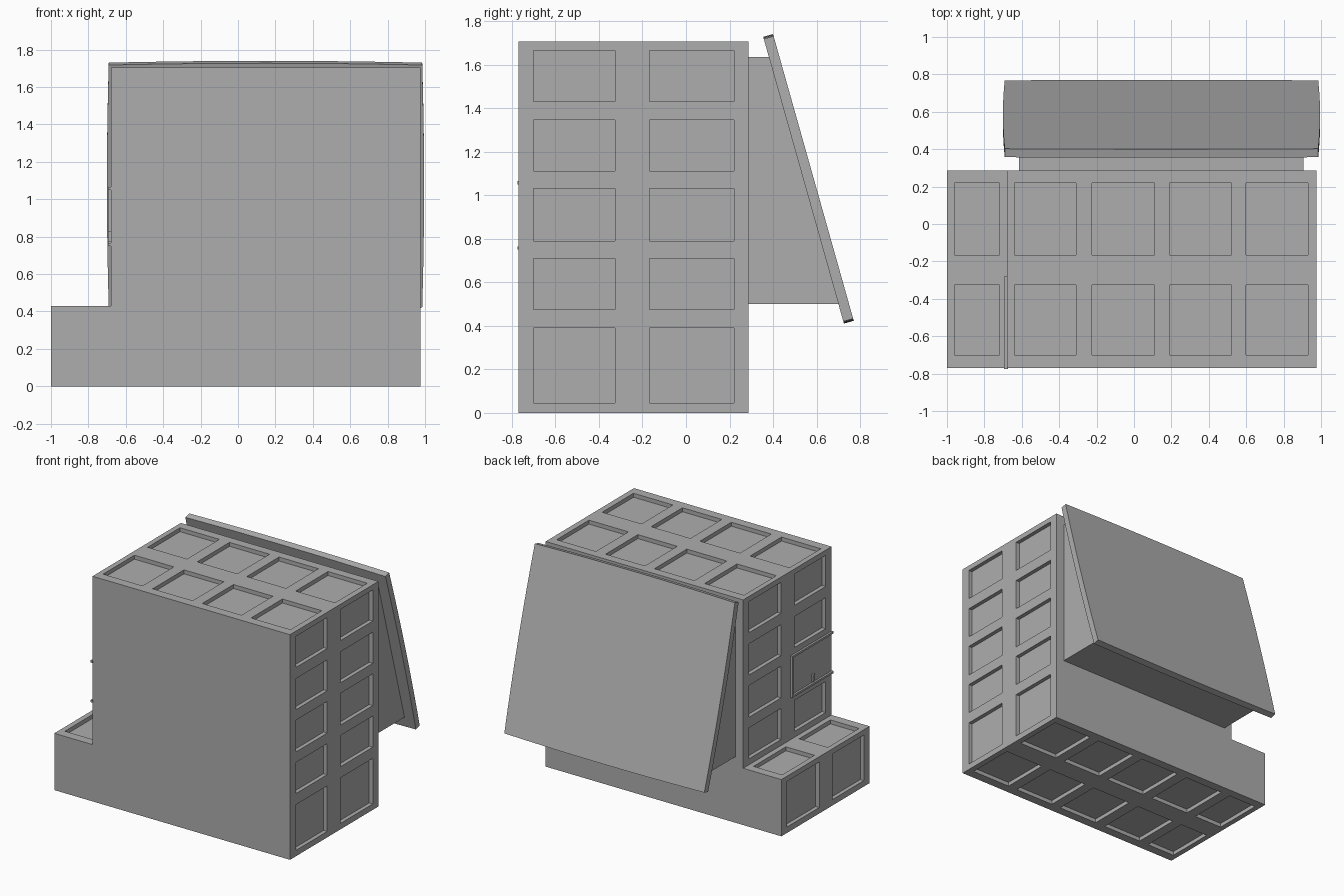
import bpy, bmesh
from mathutils import Vector

if "Cube" in bpy.data.objects:
    bpy.data.objects.remove(bpy.data.objects["Cube"])

grey = bpy.data.materials.new("plain_grey")
grey.diffuse_color = (0.42, 0.42, 0.42, 1)
grey.use_nodes = True
grey.node_tree.nodes["Principled BSDF"].inputs["Base Color"].default_value = grey.diffuse_color


def finish(name, bm):
    bmesh.ops.recalc_face_normals(bm, faces=bm.faces[:])
    mesh = bpy.data.meshes.new(name)
    bm.to_mesh(mesh)
    bm.free()
    mesh.materials.append(grey)
    ob = bpy.data.objects.new(name, mesh)
    bpy.context.collection.objects.link(ob)
    return ob


def prism(name, points, offset):
    """Extrude a closed outline of 3D points along an offset."""
    bm = bmesh.new()
    face = bm.faces.new([bm.verts.new(p) for p in points])
    ext = bmesh.ops.extrude_face_region(bm, geom=[face])
    moved = [g for g in ext["geom"] if isinstance(g, bmesh.types.BMVert)]
    bmesh.ops.translate(bm, verts=moved, vec=Vector(offset))
    return finish(name, bm)


def add_box(bm, xs, ys, zs):
    """Add a box given its (low, high) range on each axis."""
    verts = bmesh.ops.create_cube(bm, size=1)["verts"]
    for v in verts:
        v.co = [r[0] if c < 0 else r[1] for c, r in zip(v.co, (xs, ys, zs))]


# Stepped body, an L-shaped outline run from front to back
LEFT, WALL, RIGHT, STEP, TOP = -1.0, -0.68, 0.975, 0.43, 1.705
FRONT, BACK = -0.77, 0.287
outline = [(LEFT, 0), (RIGHT, 0), (RIGHT, TOP), (WALL, TOP), (WALL, STEP), (LEFT, STEP)]
body = prism("stepped_body", [(x, FRONT, z) for x, z in outline], (0, BACK - FRONT, 0))

# Sunken panels on the sides, top, step and underside
D = 0.03
cols = [(-0.96, -0.72), (-0.64, -0.31), (-0.225, 0.11), (0.19, 0.52), (0.60, 0.93)]
depths = [(-0.70, -0.325), (-0.167, 0.22)]
rows = [(0.045, 0.39), (0.475, 0.71), (0.79, 1.03), (1.11, 1.345), (1.43, 1.665)]
bm = bmesh.new()
for j, ys in enumerate(depths):
    for i, xs in enumerate(cols):
        top = STEP if i == 0 else TOP
        add_box(bm, xs, ys, (top - D, top + 0.02))
        add_box(bm, xs, ys, (-0.02, D))
    for i, zs in enumerate(rows):
        add_box(bm, (RIGHT - D, RIGHT + 0.02), ys, zs)
        wall = LEFT if i == 0 else WALL
        if not (i == 2 and j == 0):        # this cell holds the hatch
            add_box(bm, (wall - 0.02, wall + D), ys, zs)
cutter = finish("panel_cutter", bm)
mod = body.modifiers.new("panels", "BOOLEAN")
mod.operation, mod.solver, mod.object = "DIFFERENCE", "EXACT", cutter
bpy.context.view_layer.objects.active = body
bpy.ops.object.modifier_apply(modifier=mod.name)
bpy.data.objects.remove(cutter)

# Hatch frame on the left wall, open towards the front, with a small handle
bm = bmesh.new()
fx = (WALL - 0.015, WALL + 0.005)
add_box(bm, fx, (-0.775, -0.28), (1.05, 1.065))
add_box(bm, fx, (-0.775, -0.28), (0.75, 0.765))
add_box(bm, fx, (-0.295, -0.28), (0.765, 1.05))
finish("hatch_frame", bm)
bm = bmesh.new()
add_box(bm, fx, (-0.552, -0.528), (0.775, 0.83))
finish("hatch_handle", bm)

# Wedge that carries the tilted board
wedge = [(BACK - 0.005, 0.50), (0.708, 0.50), (0.39, 1.635), (BACK - 0.005, 1.635)]
prism("board_support", [(-0.615, y, z) for y, z in wedge], (1.52, 0, 0))

# Tilted board with slightly bowed edges
up = Vector((0, -0.271, 0.9626))
across = Vector((1, 0, 0))
normal = Vector((0, 0.9626, 0.271))
centre = Vector((0.147, 0.5625, 1.075)) - normal * 0.0235
W, H, BOW, N = 0.848, 0.684, 0.01, 8
corners = [(-1, -1), (1, -1), (1, 1), (-1, 1)]
points = []
for k in range(4):
    a, b = corners[k], corners[(k + 1) % 4]
    for s in range(N):
        t = s / N
        u = a[0] + (b[0] - a[0]) * t
        v = a[1] + (b[1] - a[1]) * t
        points.append(centre + across * u * (W - BOW * v * v) + up * v * (H - BOW * u * u))
prism("tilted_board", points, normal * 0.047)
